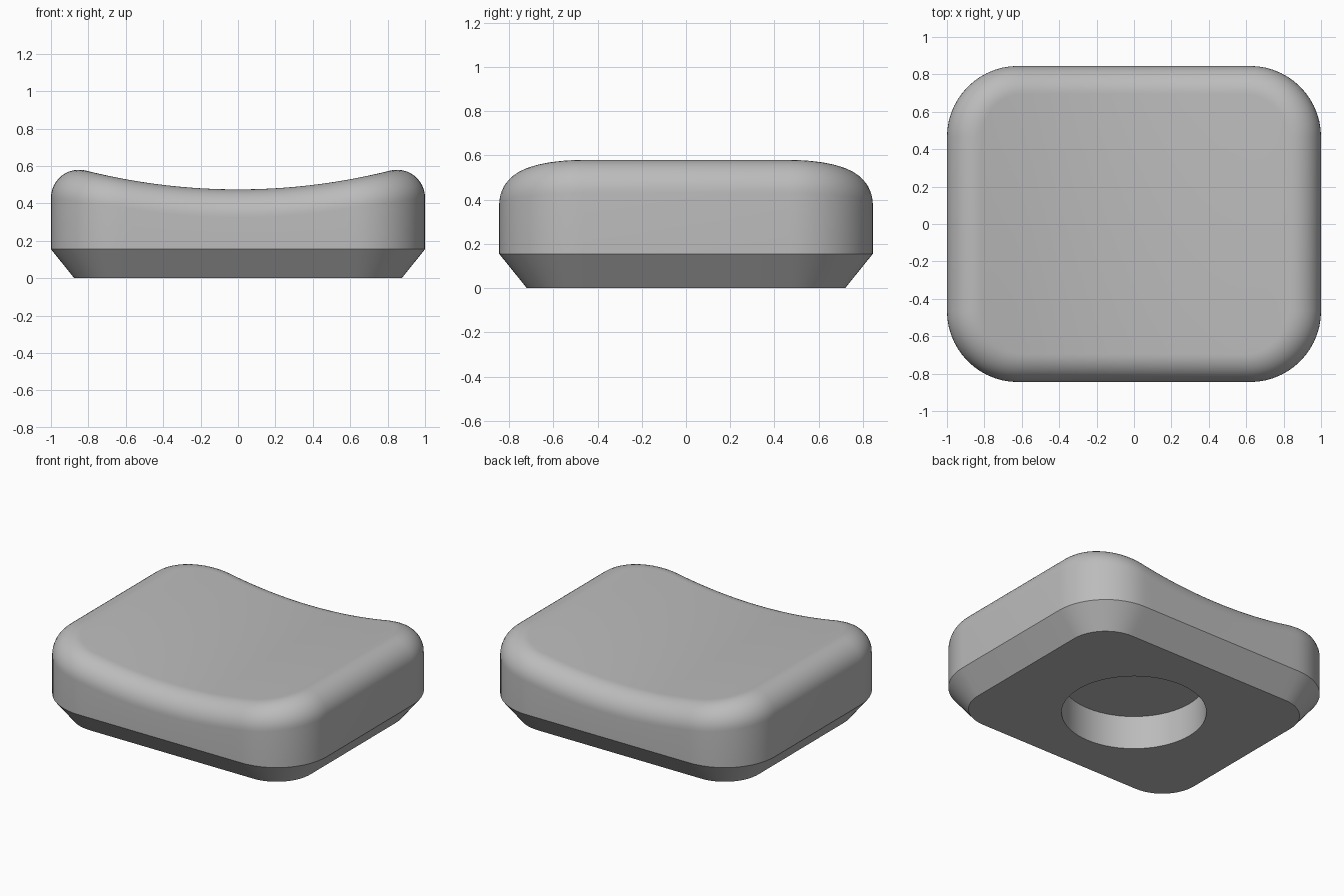
import bpy, bmesh
from math import sin, cos, pi, radians
from mathutils import Vector

if "Cube" in bpy.data.objects:
    bpy.data.objects.remove(bpy.data.objects["Cube"], do_unlink=True)

HALF_X, HALF_Y, CORNER = 1.0, 0.845, 0.38     # footprint
CHAMFER, CHAMFER_Z = 0.125, 0.155             # bevelled underside
FILLET, DISH_R, DISH_Z = 0.15, 3.34, 0.475    # rolled rim and dished top
HOLE_R, HOLE_DEPTH = 0.45, 0.23               # round recess below
CORNER_STEPS, EDGE_STEPS, FILLET_STEPS = 14, 24, 12


def footprint():
    """Points with outward normals: front half, then its mirror at the back."""
    cx, cy = HALF_X - CORNER, HALF_Y - CORNER
    half = []
    for side, start in ((-1, pi), (1, 1.5 * pi)):
        for i in range(CORNER_STEPS + 1):
            a = start + i * pi / 2 / CORNER_STEPS
            n = Vector((cos(a), sin(a), 0))
            half.append((Vector((side * cx, -cy, 0)) + n * CORNER, n))
        if side < 0:
            for i in range(1, EDGE_STEPS):
                x = cx * (2 * i / EDGE_STEPS - 1)
                half.append((Vector((x, -HALF_Y, 0)), Vector((0, -1, 0))))
    flip = Vector((1, -1, 1))
    return half + [(p * flip, n * flip) for p, n in reversed(half)]


def fillet_point(p, n, t):
    """Ball rolled between the vertical wall and the dished top."""
    c = p - n * FILLET
    axis_z = DISH_Z + DISH_R
    c.z = axis_z - ((DISH_R + FILLET) ** 2 - c.x ** 2) ** 0.5
    u = Vector((-c.x, 0, axis_z - c.z)).normalized()
    return c + n.slerp(u, t) * FILLET


def ring(bm, points):
    verts = [bm.verts.new(p) for p in points]
    return verts


def bridge(bm, a, b):
    for i in range(len(a)):
        j = (i + 1) % len(a)
        bm.faces.new((a[i], a[j], b[j], b[i]))


bm = bmesh.new()
outline = footprint()

# Bevelled base, wall and rolled rim
loops = [ring(bm, [p - n * CHAMFER for p, n in outline]),
         ring(bm, [p + Vector((0, 0, CHAMFER_Z)) for p, n in outline])]
for k in range(FILLET_STEPS + 1):
    loops.append(ring(bm, [fillet_point(p, n, k / FILLET_STEPS) for p, n in outline]))
for a, b in zip(loops, loops[1:]):
    bridge(bm, a, b)

# Dished top, as strips running front to back
top = loops[-1]
for i in range(len(top) // 2 - 1):
    bm.faces.new((top[i], top[i + 1], top[-2 - i], top[-1 - i]))

# Round recess with a flat ceiling
circle = [Vector((HOLE_R * cos(i * pi / 32), HOLE_R * sin(i * pi / 32), 0)) for i in range(64)]
mouth = ring(bm, circle)
ceiling = ring(bm, [p + Vector((0, 0, HOLE_DEPTH)) for p in circle])
bridge(bm, mouth, ceiling)
bm.faces.new(ceiling)

# Flat underside around the recess
rim = [e for e in bm.edges if e.is_boundary]
bmesh.ops.triangle_fill(bm, edges=rim, use_beauty=True, normal=(0, 0, -1))
bmesh.ops.recalc_face_normals(bm, faces=bm.faces)

mesh = bpy.data.meshes.new("dished_pad")
bm.to_mesh(mesh)
bm.free()
pad = bpy.data.objects.new("dished_pad", mesh)
bpy.context.collection.objects.link(pad)

grey = bpy.data.materials.new("plain_grey")
grey.use_nodes = True
colour = (0.5, 0.5, 0.5, 1)
grey.diffuse_color = colour
grey.node_tree.nodes["Principled BSDF"].inputs["Base Color"].default_value = colour
mesh.materials.append(grey)

bpy.ops.object.select_all(action="DESELECT")
pad.select_set(True)
bpy.context.view_layer.objects.active = pad
bpy.ops.object.shade_smooth_by_angle(angle=radians(30))
